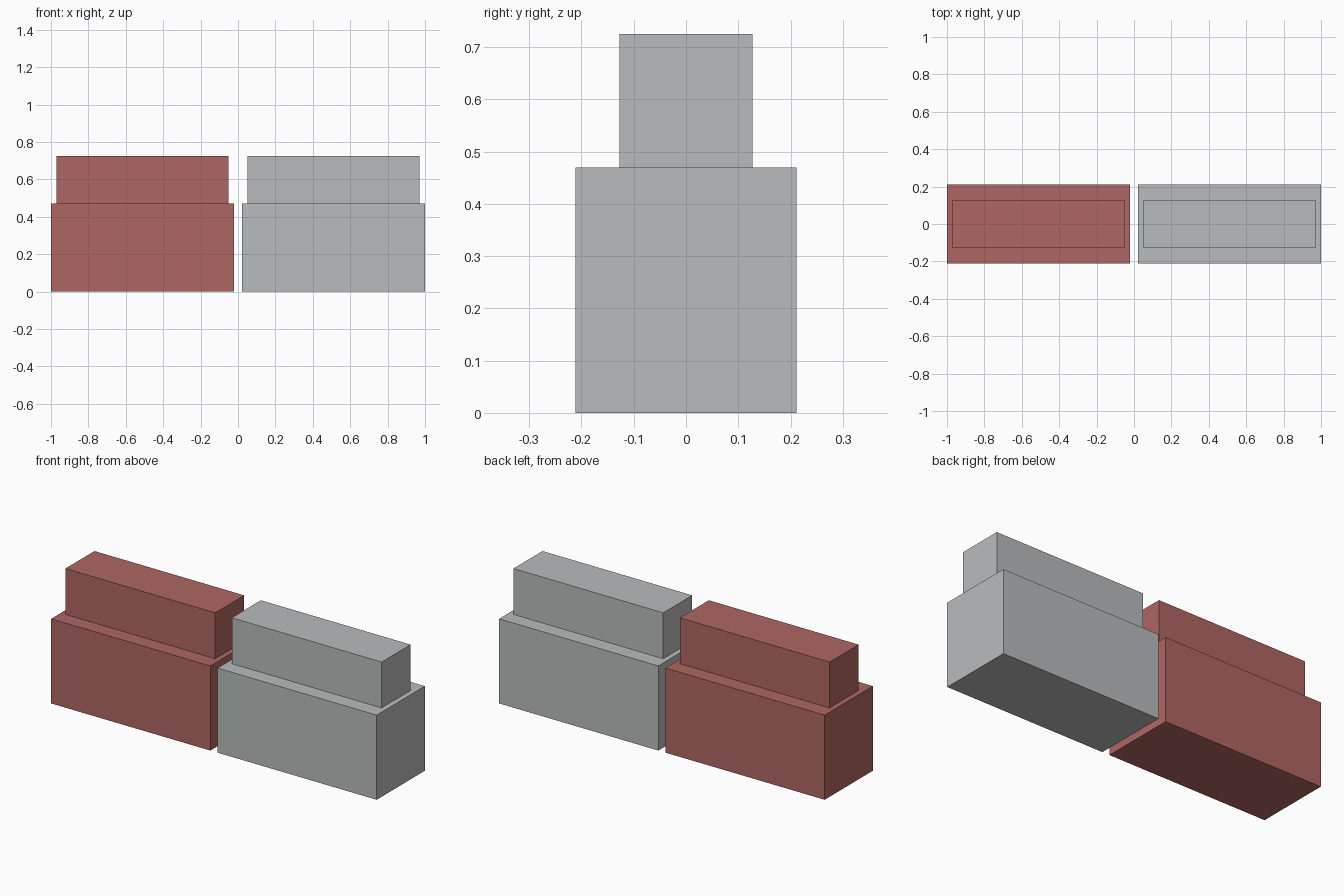
import bpy

# Remove the default cube
cube = bpy.data.objects.get("Cube")
if cube:
    bpy.data.objects.remove(cube, do_unlink=True)


def make_material(name, color):
    mat = bpy.data.materials.new(name)
    mat.use_nodes = True
    mat.diffuse_color = color
    mat.node_tree.nodes["Principled BSDF"].inputs["Base Color"].default_value = color
    return mat


def add_box(name, center_x, size, bottom, mat):
    width, depth, height = size
    bpy.ops.mesh.primitive_cube_add(size=1, location=(center_x, 0, bottom + height / 2))
    box = bpy.context.object
    box.name = name
    box.scale = size
    bpy.ops.object.transform_apply(location=False, rotation=False, scale=True)
    box.data.materials.append(mat)
    return box


red = make_material("dusty_red", (0.43, 0.136, 0.125, 1))
grey = make_material("light_grey", (0.49, 0.497, 0.503, 1))

BASE = (0.978, 0.422, 0.47)
UPPER = (0.92, 0.254, 0.255)

# Two stepped blocks side by side, each a wide base with a narrower upper block
for side, sign, mat in (("right", -1, red), ("left", 1, grey)):
    center = sign * 0.511
    add_box(side + "_base_block", center, BASE, 0, mat)
    add_box(side + "_upper_block", center, UPPER, BASE[2], mat)
